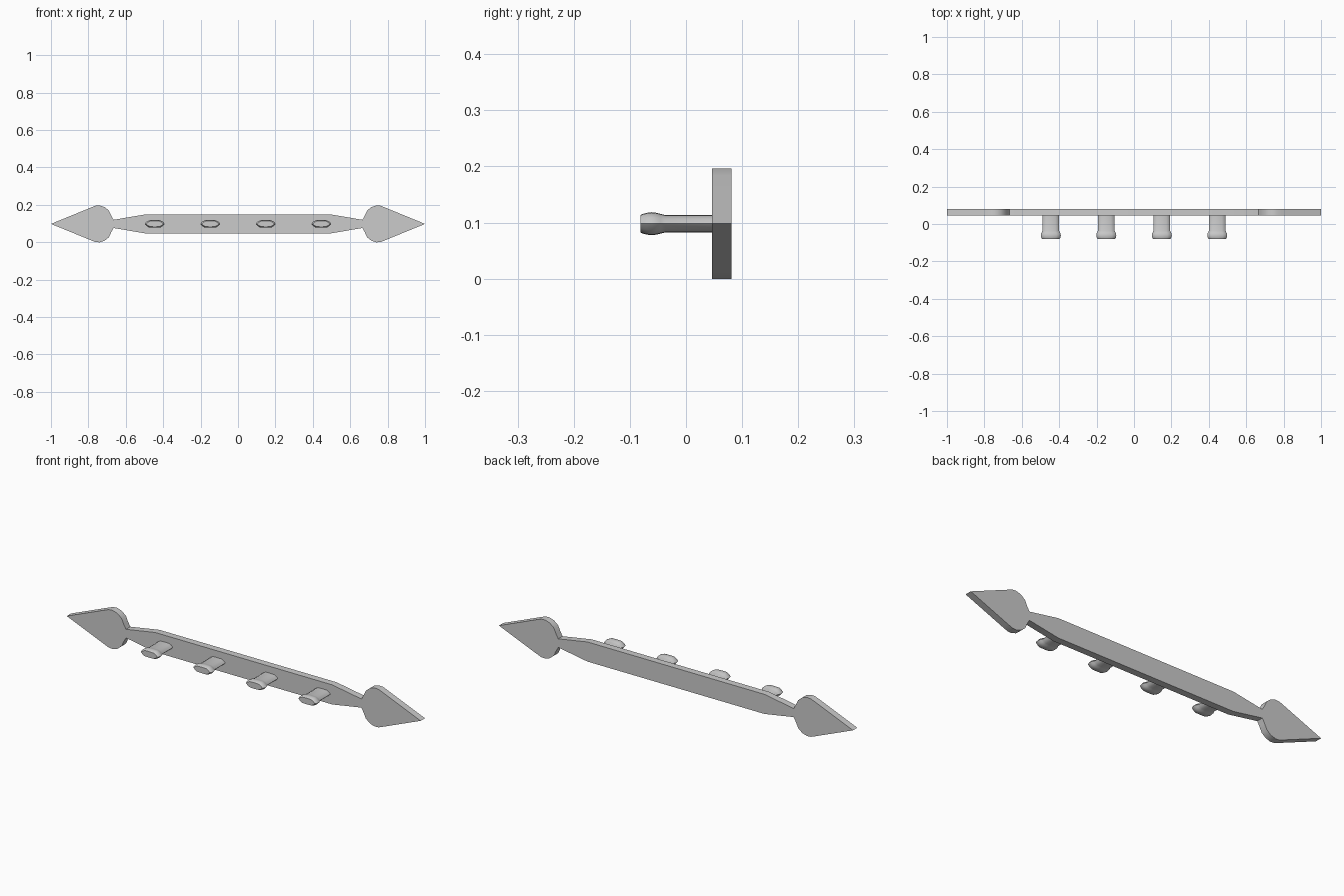
import bpy, bmesh, math

if "Cube" in bpy.data.objects:
    bpy.data.objects.remove(bpy.data.objects["Cube"])

Z0 = 0.098           # centre height of the rack
BACK, FRONT = 0.081, 0.046


def finish(bm, name):
    bmesh.ops.recalc_face_normals(bm, faces=bm.faces)
    mesh = bpy.data.meshes.new(name)
    bm.to_mesh(mesh)
    bm.free()
    obj = bpy.data.objects.new(name, mesh)
    bpy.context.collection.objects.link(obj)
    bpy.ops.object.select_all(action='DESELECT')
    obj.select_set(True)
    bpy.context.view_layer.objects.active = obj
    bpy.ops.object.shade_smooth_by_angle(angle=math.radians(35))
    return obj


def loft(name, rings):
    """Join matching rings of points and cap both ends."""
    bm = bmesh.new()
    loops = [[bm.verts.new(p) for p in ring] for ring in rings]
    n = len(loops[0])
    for a, b in zip(loops, loops[1:]):
        for i in range(n):
            j = (i + 1) % n
            bm.faces.new((a[i], a[j], b[j], b[i]))
    bm.faces.new(loops[0])
    bm.faces.new(loops[-1])
    return finish(bm, name)


# Back plate: spear-ended bar, one quarter of the outline mirrored twice
quarter = [(0.5, 0.05), (0.665, 0.022), (0.678, 0.045), (0.69, 0.071),
           (0.713, 0.09), (0.74, 0.0985), (0.762, 0.097), (0.79, 0.086)]
right = quarter + [(1.0, 0)] + [(x, -z) for x, z in reversed(quarter)]
outline = right + [(-x, -z) for x, z in right]
loft("back_plate", [[(x, y, Z0 + z) for x, z in outline] for y in (FRONT, BACK)])

# Pegs: flattened pointed cross-section with a swollen end
section = [(1, 0), (0.82, 0.55), (0.55, 0.95), (0, 1), (-0.55, 0.95), (-0.82, 0.55)]
section += [(-x, -z) for x, z in section]
profile = [(0.05, 0.045, 0.0155), (-0.037, 0.045, 0.0155), (-0.045, 0.0485, 0.0175),
           (-0.053, 0.053, 0.0195), (-0.061, 0.0535, 0.0205), (-0.069, 0.053, 0.0195),
           (-0.077, 0.049, 0.0175), (-0.081, 0.045, 0.0155)]
for k in range(4):
    px = -0.445 + k * 0.2967
    loft(f"peg_{k + 1}", [[(px + x * w, y, Z0 + z * h) for x, z in dict.fromkeys(section)]
                          for y, w, h in profile])
